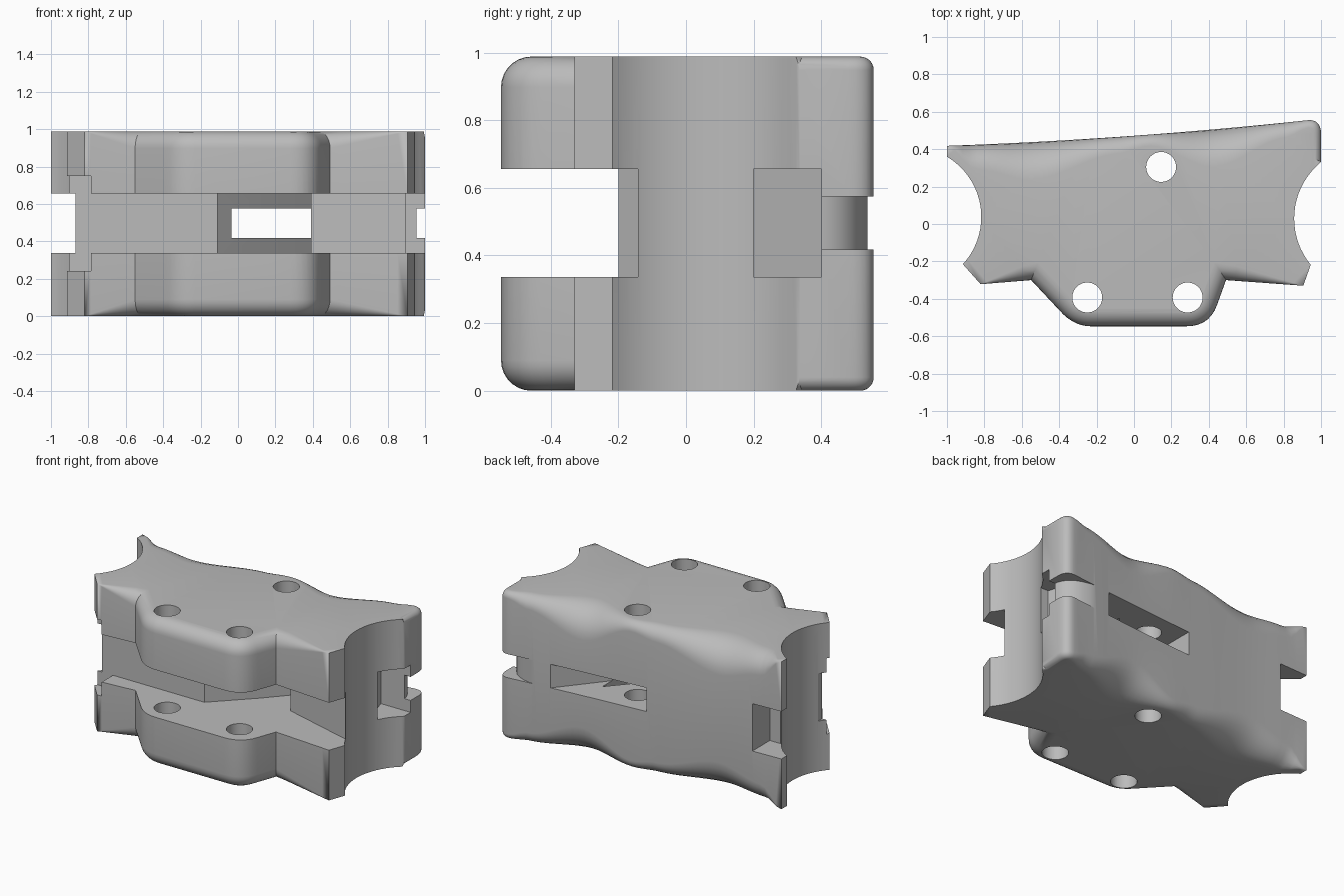
import bpy, bmesh, math
from mathutils import Vector

cube = bpy.data.objects.get("Cube")
if cube:
    bpy.data.objects.remove(cube, do_unlink=True)

H = 0.988
SLOT = (0.337, 0.655)
THIN = (0.417, 0.575)

grey = bpy.data.materials.new("plain_grey")
grey.use_nodes = True
grey.diffuse_color = (0.5, 0.5, 0.5, 1)
grey.node_tree.nodes["Principled BSDF"].inputs["Base Color"].default_value = (0.5, 0.5, 0.5, 1)


def make_object(name, bm):
    bmesh.ops.recalc_face_normals(bm, faces=bm.faces)
    mesh = bpy.data.meshes.new(name)
    bm.to_mesh(mesh)
    bm.free()
    mesh.materials.append(grey)
    obj = bpy.data.objects.new(name, mesh)
    bpy.context.collection.objects.link(obj)
    return obj


def arc(cx, cy, start, end, steps=18):
    """Circular scallop running between two points around a centre."""
    a, b = (math.atan2(p[1] - cy, p[0] - cx) for p in (start, end))
    if b - a > math.pi:
        b -= math.tau
    if a - b > math.pi:
        b += math.tau
    ra, rb = math.dist(start, (cx, cy)), math.dist(end, (cx, cy))
    out = []
    for i in range(steps + 1):
        t = i / steps
        r, ang = ra + (rb - ra) * t, a + (b - a) * t
        out.append((cx + r * math.cos(ang), cy + r * math.sin(ang)))
    return out


def bend(p, q, s, steps=7):
    """Rounded corner from p to s, steered by q."""
    p, q, s = Vector(p), Vector(q), Vector(s)
    return [tuple(p * (1 - t) ** 2 + q * 2 * t * (1 - t) + s * t * t)
            for t in (i / steps for i in range(steps + 1))]


def back_round(x):
    """Wavy edge radius along the back."""
    keys = [(-1, 0), (-0.85, 0.13), (-0.55, 0.2), (-0.1, 0.09), (0.07, 0.06),
            (0.42, 0.2), (0.8, 0.08), (0.93, 0.04)]
    for (x0, r0), (x1, r1) in zip(keys, keys[1:]):
        if x <= x1:
            t = (x - x0) / (x1 - x0)
            return r0 + (r1 - r0) * t * t * (3 - 2 * t)
    return keys[-1][1]


# Outline, counter-clockwise, each point with its edge radius
NOSE = 0.09
outline = [(p, 0) for p in arc(-1.19, 0.035, (-1, 0.36), (-0.915, -0.215))]
for i in range(9):
    t = i / 8
    outline.append(((-0.82 + 0.27 * t, -0.322 + 0.022 * t), NOSE * t))
nose = bend((-0.4, -0.46), (-0.325, -0.547), (-0.23, -0.547))
nose += bend((0.28, -0.547), (0.405, -0.547), (0.445, -0.43))
outline += [(p, NOSE) for p in nose]
for i in range(9):
    t = i / 8
    outline.append(((0.492 + 0.413 * t, -0.3 - 0.03 * t), NOSE * (1 - t)))
outline += [(p, 0) for p in arc(1.245, 0.03, (0.945, -0.218), (0.993, 0.325))]
outline += [(p, 0.04) for p in [(1, 0.335)] + bend((1, 0.48), (1, 0.56), (0.93, 0.555))]
for i in range(1, 49):
    t = 1 - i / 48
    x = -1 + 1.93 * t
    outline.append(((x, 0.418 + 0.0685 * (t + t * t)), back_round(x)))

# Mitred inward direction at every outline point
pts = [Vector(p) for p, r in outline]
inward = []
for i, p in enumerate(pts):
    d0 = (p - pts[i - 1]).normalized()
    d1 = (pts[(i + 1) % len(pts)] - p).normalized()
    n0, n1 = Vector((-d0.y, d0.x)), Vector((-d1.y, d1.x))
    inward.append((n0 + n1) / max(1 + n0.dot(n1), 0.5))

# Body: rings of the outline with rounded bottom and top edges
STEPS = 7
bm = bmesh.new()
rings = []
for top in (False, True):
    for k in range(STEPS + 1):
        a = math.pi / 2 * (k if not top else STEPS - k) / STEPS
        ring = []
        for p, d, (_, r) in zip(pts, inward, outline):
            q = p + d * r * (1 - math.sin(a))
            z = r * (1 - math.cos(a))
            ring.append(bm.verts.new((q.x, q.y, H - z if top else z)))
        rings.append(ring)
for lower, upper in zip(rings, rings[1:]):
    for i in range(len(pts)):
        j = (i + 1) % len(pts)
        bm.faces.new((lower[i], lower[j], upper[j], upper[i]))
bm.faces.new(rings[0][::-1])
bm.faces.new(rings[-1])
bmesh.ops.remove_doubles(bm, verts=bm.verts, dist=1e-5)
bmesh.ops.triangulate(bm, faces=bm.faces)
body = make_object("clamp_block", bm)
bpy.context.view_layer.objects.active = body
body.select_set(True)


def cut(profile, z0, z1):
    """Subtract an upright prism from the body."""
    b = bmesh.new()
    low = [b.verts.new((x, y, z0)) for x, y in profile]
    high = [b.verts.new((x, y, z1)) for x, y in profile]
    b.faces.new(low[::-1])
    b.faces.new(high)
    for i in range(len(low)):
        j = (i + 1) % len(low)
        b.faces.new((low[i], low[j], high[j], high[i]))
    tool = make_object("cutter", b)
    tool.hide_render = True
    mod = body.modifiers.new("cut", "BOOLEAN")
    mod.operation, mod.solver, mod.object = "DIFFERENCE", "EXACT", tool
    bpy.ops.object.modifier_apply(modifier=mod.name)
    bpy.data.objects.remove(tool, do_unlink=True)


def box(x0, x1, y0, y1):
    return [(x0, y0), (x1, y0), (x1, y1), (x0, y1)]


# Front slot with its angled inner walls
cut([(-1.3, -0.8), (1.3, -0.8), (1.3, -0.255), (0.89, -0.14), (0.39, 0.0),
     (0.39, 0.33), (0.14, 0.05), (-0.11, -0.2), (-1.3, -0.2)], *SLOT)
# Oblique window through to the back
cut([(-0.035, -0.3), (0.27, 0.08), (0.64, 0.53), (0.64, 0.8), (-0.035, 0.8)], *THIN)
# Right end notches
cut(box(-1.3, -0.87, -0.8, 0.8), *SLOT)
cut(box(-1.3, -0.79, 0.24, 0.8), *SLOT)
cut(box(-1.3, -0.787, -0.8, -0.2), 0.243, 0.75)
# Left end pocket and the strap channel around the corner
cut([(0.84, 0.2), (1.3, 0.2), (1.3, 0.4), (0.78, 0.4)], *SLOT)
cut([(1.3, 0.3), (1.3, 0.8), (0.73, 0.8)]
    + bend((0.73, 0.54), (0.95, 0.53), (0.957, 0.385)) + [(0.957, 0.3)], *THIN)
# Bolt holes
for hx, hy in ((0.145, 0.305), (-0.25, -0.393), (0.287, -0.393)):
    cut([(hx + 0.08 * math.cos(math.tau * i / 40), hy + 0.08 * math.sin(math.tau * i / 40))
         for i in range(40)], -0.2, 1.2)

bpy.ops.object.shade_smooth_by_angle(angle=math.radians(28))
